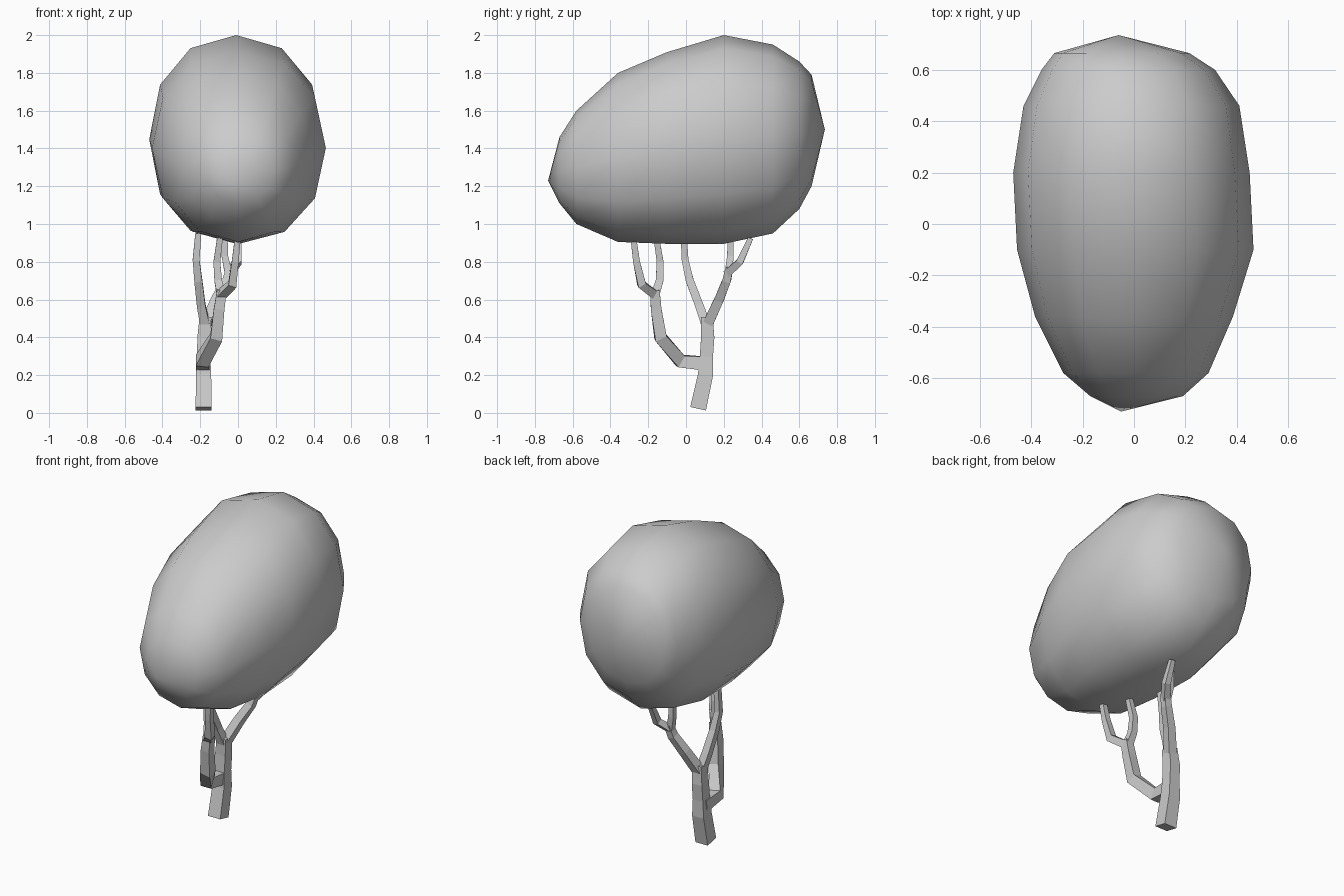
import bpy, bmesh, math
from mathutils import Vector

if "Cube" in bpy.data.objects:
    bpy.data.objects.remove(bpy.data.objects["Cube"])


def finish(name, bm, smooth):
    bmesh.ops.recalc_face_normals(bm, faces=bm.faces[:])
    me = bpy.data.meshes.new(name)
    bm.to_mesh(me)
    bm.free()
    for p in me.polygons:
        p.use_smooth = smooth
    ob = bpy.data.objects.new(name, me)
    bpy.context.collection.objects.link(ob)
    return ob


def bridge(bm, rings):
    for a, b in zip(rings, rings[1:]):
        n = len(a)
        for i in range(n):
            j = (i + 1) % n
            bm.faces.new((a[i], a[j], b[j], b[i]))


# Branch: square tube through (x, y, z, width) points
def branch(name, path):
    bm = bmesh.new()
    pts = [Vector(p[:3]) for p in path]
    rings = []
    for i, p in enumerate(pts):
        t = (pts[min(i + 1, len(pts) - 1)] - pts[max(i - 1, 0)]).normalized()
        v = t.cross(Vector((1, 0, 0))).normalized()
        u = v.cross(t).normalized()
        h = path[i][3] / 2
        rings.append([bm.verts.new(p + u * h * a + v * h * b)
                      for a, b in ((-1, -1), (1, -1), (1, 1), (-1, 1))])
    bridge(bm, rings)
    bm.faces.new(rings[0])
    bm.faces.new(rings[-1])
    return finish(name, bm, False)


# Trunk and its forks
branch("trunk", [(-.182, .064, .022, .085), (-.182, .103, .2, .08),
                 (-.182, .108, .3, .07), (-.18, .115, .4, .07), (-.172, .11, .51, .062)])
branch("left_branch", [(-.175, .105, .47, .05), (-.195, .07, .57, .045),
                       (-.21, .02, .7, .042), (-.222, -.005, .81, .036), (-.21, -.012, .95, .032)])
branch("back_branch", [(-.172, .115, .47, .055), (-.115, .175, .6, .05),
                       (-.06, .215, .7, .045), (-.04, .23, .77, .04)])
branch("back_twig_inner", [(-.05, .225, .74, .04), (-.07, .235, .83, .034), (-.07, .235, .94, .03)])
branch("back_twig_outer", [(-.05, .22, .74, .042), (0, .285, .8, .038), (.005, .342, .925, .028)])

# Front limb and its twigs
branch("front_limb", [(-.185, .11, .26, .075), (-.19, -.03, .275, .068),
                      (-.115, -.135, .4, .064), (-.1, -.158, .55, .056), (-.085, -.165, .65, .05)])
branch("front_twig_inner", [(-.088, -.165, .62, .046), (-.105, -.14, .7, .04),
                            (-.112, -.137, .8, .036), (-.095, -.157, .93, .03)])
branch("front_twig_outer", [(-.09, -.165, .625, .046), (-.03, -.235, .68, .044),
                            (-.015, -.262, .8, .036), (0, -.28, .94, .03)])

# Foliage: faceted rings lofted front to back (y, left, right, bottom, top)
stations = [(-.67, -.17, .19, 1.11, 1.46), (-.58, -.275, .29, 1.0, 1.6),
            (-.36, -.385, .385, .905, 1.8), (-.1, -.455, .465, .895, 1.91),
            (.2, -.47, .45, .895, 2.0), (.46, -.43, .41, .95, 1.95),
            (.6, -.36, .315, 1.08, 1.86), (.665, -.31, .215, 1.2, 1.79)]
bm = bmesh.new()
N = 12
rings = []
for y, xl, xr, zb, zt in stations:
    ring = []
    for i in range(N):
        a = 2 * math.pi * i / N
        c, s = math.cos(a), math.sin(a)
        x = (xl + xr) / 2 + (xr - xl) / 2 * math.copysign(abs(c) ** .93, c)
        z = (zb + zt) / 2 + (zt - zb) / 2 * math.copysign(abs(s) ** .93, s)
        ring.append(bm.verts.new((x, y, z)))
    rings.append(ring)
bridge(bm, rings)
for ring, tip in ((rings[0], (-.05, -.73, 1.23)), (rings[-1], (-.06, .735, 1.5))):
    v = bm.verts.new(tip)
    for i in range(N):
        bm.faces.new((ring[i], ring[(i + 1) % N], v))
finish("foliage", bm, True)
